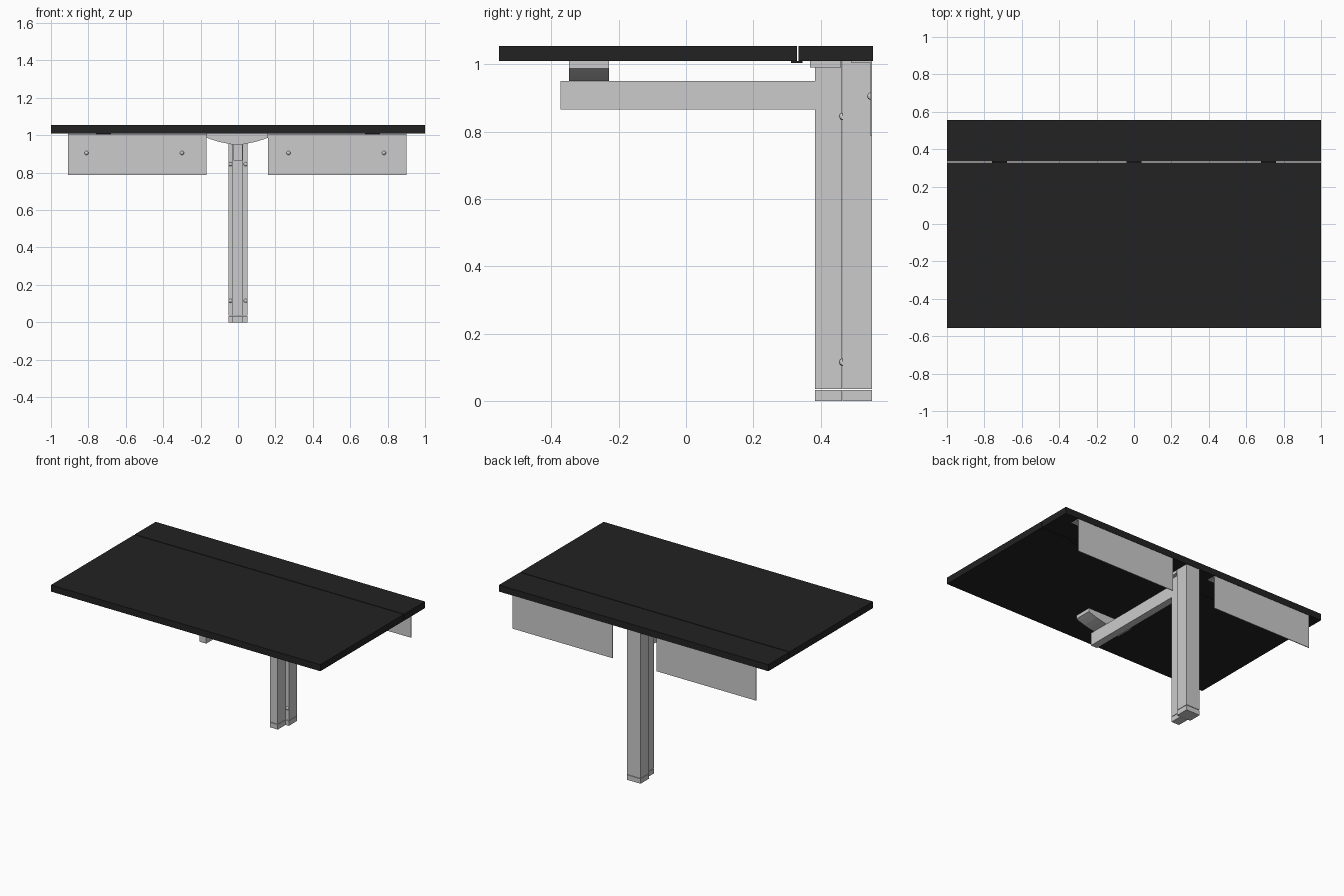
import bpy, bmesh
from mathutils import Matrix, Vector

if "Cube" in bpy.data.objects:
    bpy.data.objects.remove(bpy.data.objects["Cube"])

black = bpy.data.materials.new("black_top")
black.diffuse_color = (0.016, 0.016, 0.016, 1)
black.use_nodes = True
black.node_tree.nodes["Principled BSDF"].inputs["Base Color"].default_value = black.diffuse_color


def finish(name, bm, mat=None):
    bmesh.ops.recalc_face_normals(bm, faces=bm.faces)
    mesh = bpy.data.meshes.new(name)
    bm.to_mesh(mesh)
    bm.free()
    obj = bpy.data.objects.new(name, mesh)
    bpy.context.collection.objects.link(obj)
    if mat:
        mesh.materials.append(mat)
    return obj


def box(name, x, y, z, mat=None):
    """Box from (min, max) ranges."""
    bm = bmesh.new()
    bmesh.ops.create_cube(bm, size=1)
    for v in bm.verts:
        v.co = Vector([r[0] if c < 0 else r[1] for c, r in zip(v.co, (x, y, z))])
    return finish(name, bm, mat)


def bolt(name, x, y_back, z, r=0.011):
    """Domed bolt head facing the front."""
    bm = bmesh.new()
    bmesh.ops.create_uvsphere(bm, u_segments=16, v_segments=8, radius=r)
    bmesh.ops.bisect_plane(bm, geom=bm.verts[:] + bm.edges[:] + bm.faces[:],
                           plane_co=(0, 0, 0), plane_no=(0, 1, 0), clear_outer=True)
    bmesh.ops.holes_fill(bm, edges=[e for e in bm.edges if e.is_boundary])
    bmesh.ops.transform(bm, matrix=Matrix.Translation((x, y_back, z)), verts=bm.verts)
    for f in bm.faces:
        f.smooth = len(f.verts) < 5
    return finish(name, bm)


# Tabletop in two leaves with a narrow seam
box("front_leaf", (-1, 1), (-0.555, 0.329), (1.01, 1.054), black)
box("rear_leaf", (-1, 1), (0.334, 0.555), (1.01, 1.054), black)

# Hinges under the seam
for i, x in enumerate((-0.72, 0, 0.72)):
    box(f"hinge_{i}", (x - 0.04, x + 0.04), (0.312, 0.346), (1.004, 1.01), black)

# Two-piece post with separate foot
for name, z in (("post", (0.036, 1.01)), ("foot", (0, 0.033))):
    box("rear_" + name, (-0.05, 0.052), (0.465, 0.553), z)
    box("front_" + name, (-0.031, 0.027), (0.383, 0.464), z)
box("post_top_bracket", (-0.05, 0.052), (0.368, 0.46), (0.99, 1.01))

# Support arm
box("support_arm", (-0.024, 0.025), (-0.373, 0.383), (0.865, 0.95))

# Curved cradle between the arm and the top
half = [(0.165, 1.01), (0.165, 0.987), (0.14, 0.978), (0.105, 0.967),
        (0.07, 0.959), (0.03, 0.951), (0.02, 0.95)]
profile = half + [(-x, z) for x, z in reversed(half)]
bm = bmesh.new()
face = bm.faces.new([bm.verts.new((x - 0.004, -0.347, z)) for x, z in profile])
ext = bmesh.ops.extrude_face_region(bm, geom=[face])["geom"]
bmesh.ops.translate(bm, vec=(0, 0.118, 0),
                    verts=[v for v in ext if isinstance(v, bmesh.types.BMVert)])
finish("arm_cradle", bm)

# Rear angle panels with top flange and bolts
for side, x, bolts in (("left", (-0.908, -0.168), (-0.81, -0.30)),
                       ("right", (0.16, 0.9), (0.27, 0.78))):
    box(side + "_rear_panel", x, (0.548, 0.553), (0.787, 1.01))
    box(side + "_panel_flange", x, (0.49, 0.548), (1.005, 1.01))
    for i, bx in enumerate(bolts):
        bolt(f"{side}_panel_bolt_{i}", bx, 0.549, 0.905)

# Post bolts
for i, z in enumerate((0.115, 0.845)):
    for side, x in (("left", -0.04), ("right", 0.041)):
        bolt(f"{side}_post_bolt_{i}", x, 0.466, z)
